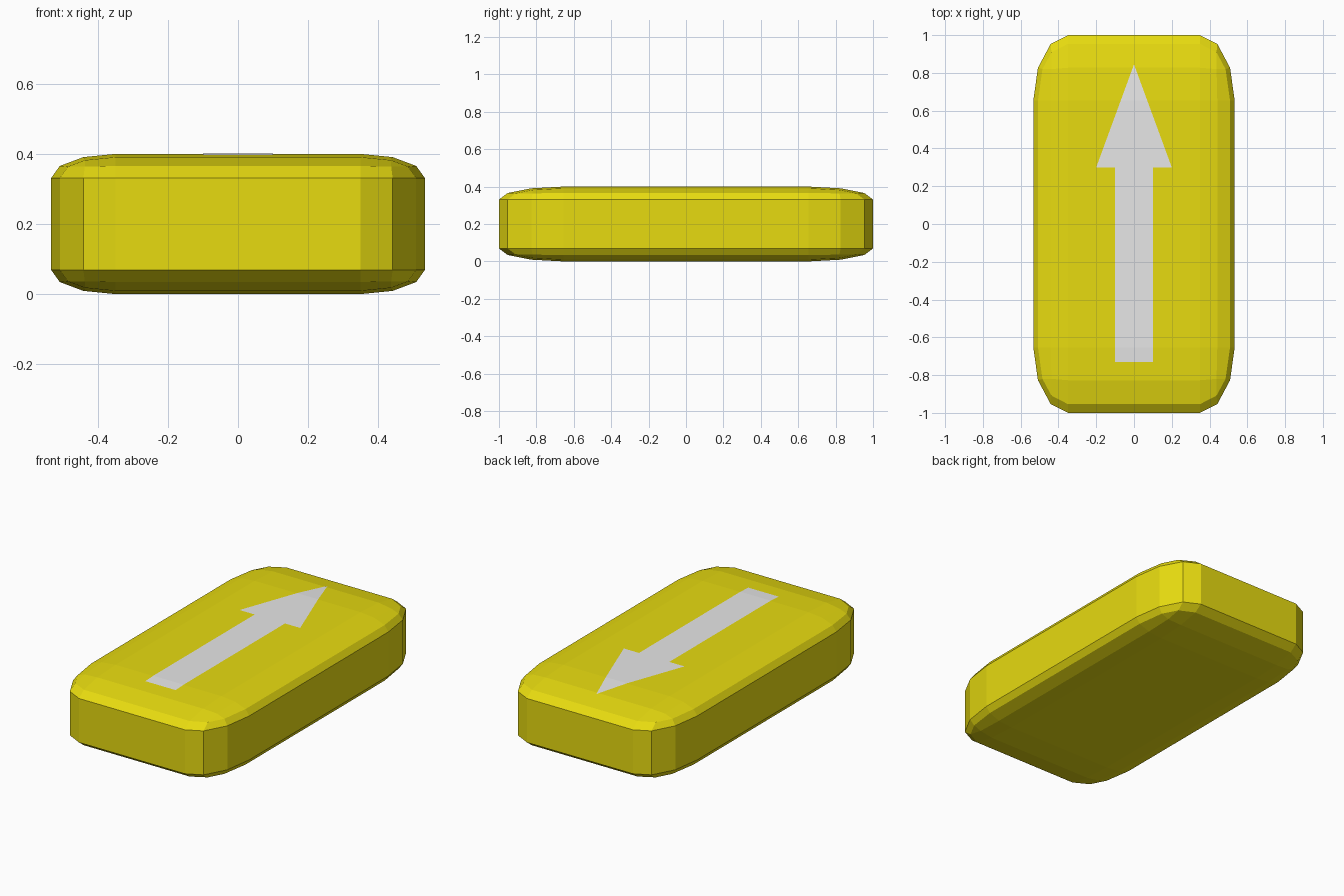
import bpy, bmesh
from mathutils import Vector

if "Cube" in bpy.data.objects:
    bpy.data.objects.remove(bpy.data.objects["Cube"])

HALF = Vector((0.533, 1.0, 0.2))   # half size of the tile
BEVEL = 0.345                      # bevel as a fraction of the half size


def material(name, rgb):
    m = bpy.data.materials.new(name)
    m.diffuse_color = (*rgb, 1)
    m.use_nodes = True
    m.node_tree.nodes["Principled BSDF"].inputs["Base Color"].default_value = m.diffuse_color
    return m


def add_object(name, bm, mat):
    me = bpy.data.meshes.new(name)
    bm.to_mesh(me)
    bm.free()
    me.materials.append(mat)
    ob = bpy.data.objects.new(name, me)
    bpy.context.collection.objects.link(ob)
    return ob


yellow = material("yellow", (0.8, 0.708, 0.005))
light_grey = material("light grey", (0.8, 0.8, 0.8))

# Tile body: bevelled cube, stretched so the bevels follow its proportions
bm = bmesh.new()
bmesh.ops.create_cube(bm, size=2)
bmesh.ops.bevel(bm, geom=bm.edges[:], offset=BEVEL, offset_type='OFFSET',
                segments=3, profile=0.5, affect='EDGES')
bmesh.ops.scale(bm, vec=HALF, verts=bm.verts)
bmesh.ops.translate(bm, vec=(0, 0, HALF.z), verts=bm.verts)
add_object("tile_body", bm, yellow)

# Heights of the top surface along y, matching the bevel facets
FACETS = [(0, 0.4), (0.655, 0.4), (0.8275, 0.3908), (0.954, 0.3655)]


def top_z(y):
    for (y0, z0), (y1, z1) in zip(FACETS, FACETS[1:]):
        if abs(y) <= y1:
            return z0 + (z1 - z0) * (abs(y) - y0) / (y1 - y0)
    return FACETS[-1][1]


# Painted arrow: thin sheet that follows the top, as (y, half width) rows
TIP, NECK = 0.845, 0.30


def head(y):
    return (y, 0.2 * (TIP - y) / (TIP - NECK))


shaft = [(-0.73, 0.1), (-0.655, 0.1), (NECK, 0.1)]
point = [head(y) for y in (NECK, 0.655, 0.8275, TIP)]
bm = bmesh.new()
for rows in (shaft, point):
    prev = None
    for y, w in rows:
        xs = (-w, w) if w > 1e-6 else (0,)
        row = [bm.verts.new((x, y, top_z(y) + 0.0015)) for x in xs]
        if prev:
            bm.faces.new(prev + row[::-1])
        prev = row
add_object("arrow_marking", bm, light_grey)
